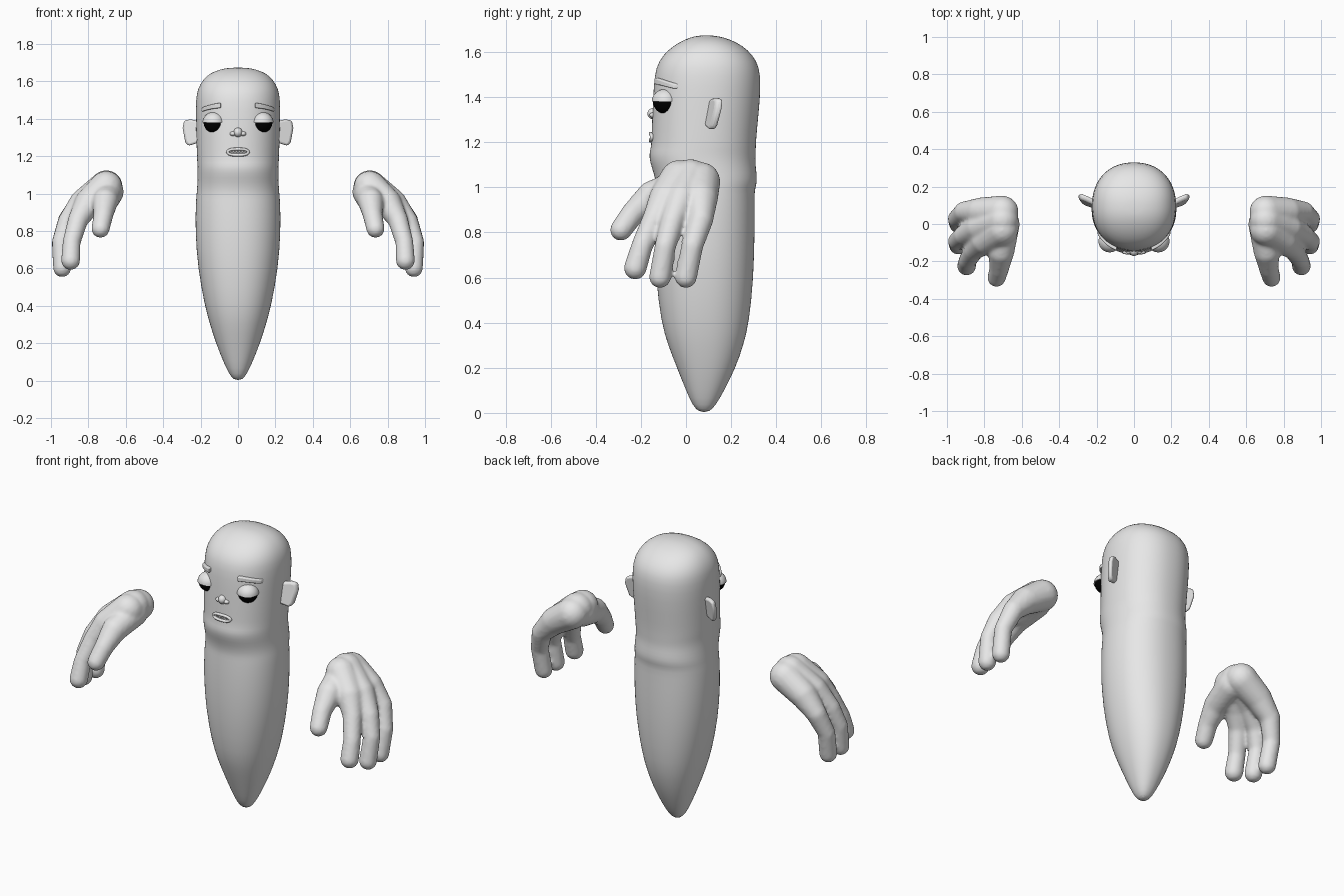
import bpy, bmesh, math
from mathutils import Vector, Matrix

cube = bpy.data.objects.get("Cube")
if cube:
    bpy.data.objects.remove(cube)


def material(name, value):
    m = bpy.data.materials.new(name)
    m.use_nodes = True
    colour = (value, value, value, 1)
    m.diffuse_color = colour
    m.node_tree.nodes["Principled BSDF"].inputs["Base Color"].default_value = colour
    return m


GREY = material("light grey", 0.8)
BLACK = material("black", 0.0)
SIDES = (("left", 1), ("right", -1))


def finish(bm, name, mat=GREY, angle=40):
    bmesh.ops.recalc_face_normals(bm, faces=bm.faces)
    mesh = bpy.data.meshes.new(name)
    bm.to_mesh(mesh)
    bm.free()
    mesh.materials.append(mat)
    mesh.shade_smooth()
    mesh.set_sharp_from_angle(angle=math.radians(angle))
    ob = bpy.data.objects.new(name, mesh)
    bpy.context.collection.objects.link(ob)
    return ob


def ball(bm, centre, radii, u=24, v=16):
    mat = Matrix.Translation(centre) @ Matrix.Diagonal((*radii, 1))
    bmesh.ops.create_uvsphere(bm, u_segments=u, v_segments=v, radius=1, matrix=mat)


def loft(bm, rings, closed=False):
    loops = [[bm.verts.new(p) for p in ring] for ring in rings]
    pairs = list(zip(loops, loops[1:] + loops[:1])) if closed else zip(loops, loops[1:])
    for a, b in pairs:
        n = len(a)
        for i in range(n):
            j = (i + 1) % n
            bm.faces.new((a[i], a[j], b[j], b[i]))
    if not closed:
        bm.faces.new(loops[0])
        bm.faces.new(loops[-1])


def capsule(bm, a, b, ra, rb, n=16):
    """Tapering tube with rounded ends."""
    turn = (b - a).to_track_quat("Z", "Y")
    rings = []
    for centre, r, start in ((a, ra, -80), (b, rb, 0)):
        for k in range(6):
            t = math.radians(start + 16 * k)
            rings.append([centre + turn @ Vector((math.cos(math.tau * i / n) * math.cos(t),
                                                  math.sin(math.tau * i / n) * math.cos(t),
                                                  math.sin(t))) * r for i in range(n)])
    loft(bm, rings)


def bevel(ob, width):
    b = ob.modifiers.new("soft edges", "BEVEL")
    b.width = width
    b.segments = 3


# Head and body sections: height, half width, front y, back y
SECTIONS = [
    (0.003, 0.02, 0.06, 0.10), (0.03, 0.045, 0.03, 0.13), (0.1, 0.078, 0, 0.17),
    (0.2, 0.118, -0.04, 0.22), (0.3, 0.15, -0.08, 0.255), (0.4, 0.178, -0.11, 0.28),
    (0.6, 0.215, -0.135, 0.30), (0.8, 0.229, -0.14, 0.305), (0.95, 0.226, -0.135, 0.304),
    (0.99, 0.222, -0.132, 0.305), (1.02, 0.22, -0.134, 0.315), (1.06, 0.217, -0.142, 0.314),
    (1.11, 0.216, -0.16, 0.307), (1.15, 0.217, -0.164, 0.309), (1.18, 0.219, -0.154, 0.31),
    (1.24, 0.221, -0.153, 0.313), (1.4, 0.226, -0.146, 0.33), (1.5, 0.226, -0.14, 0.331),
    (1.56, 0.216, -0.122, 0.315), (1.61, 0.188, -0.08, 0.275), (1.645, 0.148, -0.028, 0.222),
    (1.665, 0.095, 0.018, 0.168), (1.674, 0.04, 0.06, 0.12),
]
POWER = 2.2


def face_y(x, z):
    """Depth of the front surface at x, z."""
    for a, b in zip(SECTIONS, SECTIONS[1:]):
        if a[0] <= z <= b[0]:
            t = (z - a[0]) / (b[0] - a[0])
            w, f, k = (p + (q - p) * t for p, q in zip(a[1:], b[1:]))
            mid, depth = (f + k) / 2, (k - f) / 2
            return mid - depth * (1 - min(1, abs(x) / w) ** POWER) ** (1 / POWER)


def section(z, w, f, k, n=48):
    ring = []
    for i in range(n):
        c, s = math.cos(math.tau * i / n), math.sin(math.tau * i / n)
        px = math.copysign(abs(c) ** (2 / POWER), c)
        py = math.copysign(abs(s) ** (2 / POWER), s)
        ring.append((w * px, (f + k) / 2 + (k - f) / 2 * py, z))
    return ring


bm = bmesh.new()
loft(bm, [section(*s) for s in SECTIONS])
body = finish(bm, "head_and_body", angle=180)
sub = body.modifiers.new("smooth surface", "SUBSURF")
sub.levels = sub.render_levels = 1

# Nose with two nostrils
bm = bmesh.new()
ball(bm, (0, -0.142, 1.327), (0.024, 0.029, 0.026))
for _, s in SIDES:
    ball(bm, (0.027 * s, -0.142, 1.32), (0.017, 0.02, 0.013))
finish(bm, "nose")

# Lips as a ring following the face, with a row of teeth inside
bm = bmesh.new()
rings = []
for i in range(40):
    a = math.tau * i / 40
    c, s = math.cos(a), math.sin(a)
    ring = []
    for j in range(10):
        b = math.tau * j / 10
        r = 0.008 * math.cos(b)
        x = (0.055 + r) * math.copysign(abs(c) ** 0.7, c)
        z = 1.222 + (0.016 + r) * s
        ring.append((x, face_y(x, z) - 0.003 + 0.009 * math.sin(b), z))
    rings.append(ring)
loft(bm, rings, closed=True)
finish(bm, "lips", angle=180)
bm = bmesh.new()
for i in range(6):
    x = (i - 2.5) * 0.016
    place = Matrix.Translation((x, face_y(x, 1.228), 1.228))
    bmesh.ops.create_cube(bm, size=1, matrix=place @ Matrix.Diagonal((0.014, 0.012, 0.016, 1)))
bevel(finish(bm, "teeth"), 0.003)

EAR = [(0.19, 1.385), (0.255, 1.397), (0.288, 1.39), (0.296, 1.35),
       (0.282, 1.275), (0.265, 1.255), (0.19, 1.28)]

# Hand chains: x, y, z, radius from wrist to tip
HAND = {
    "thumb": [(0.69, 0, 1.01, 0.08), (0.71, -0.15, 0.96, 0.07),
              (0.72, -0.235, 0.885, 0.053), (0.735, -0.288, 0.812, 0.049)],
    "index": [(0.705, -0.03, 1.035, 0.087), (0.80, -0.09, 0.95, 0.075),
              (0.855, -0.14, 0.86, 0.054), (0.89, -0.195, 0.74, 0.048), (0.895, -0.225, 0.642, 0.051)],
    "middle": [(0.705, 0.02, 1.038, 0.088), (0.83, -0.02, 0.95, 0.073),
               (0.91, -0.06, 0.85, 0.054), (0.948, -0.092, 0.74, 0.047), (0.94, -0.115, 0.602, 0.049)],
    "ring": [(0.705, 0.065, 1.025, 0.088), (0.82, 0.065, 0.95, 0.077),
             (0.905, 0.065, 0.86, 0.057), (0.948, 0.028, 0.74, 0.048), (0.94, 0, 0.602, 0.049)],
}

for side, s in SIDES:
    # Eye and half-closed lid
    centre = Vector((0.13 * s, -0.092, 1.38))
    bm = bmesh.new()
    ball(bm, centre, (0.054, 0.054, 0.054))
    finish(bm, side + "_eye", BLACK)
    bm = bmesh.new()
    ball(bm, centre, (0.06, 0.06, 0.056))
    geom = bm.verts[:] + bm.edges[:] + bm.faces[:]
    bmesh.ops.bisect_plane(bm, geom=geom, plane_co=centre, plane_no=(0, 0, -1), clear_outer=True)
    bmesh.ops.holes_fill(bm, edges=[e for e in bm.edges if e.is_boundary])
    finish(bm, side + "_eyelid")

    # Eyebrow as a strip along the forehead
    bm = bmesh.new()
    rings = []
    for i in range(9):
        t = i / 8
        x = 0.092 + 0.102 * t
        z = 1.471 - 0.005 * t - 0.018 * t * t
        y = face_y(x, z)
        h = 0.014 - 0.003 * t
        rings.append([(x * s, y + dy, z + dz) for dy, dz in
                      ((-0.016, -h), (-0.016, h), (0.02, h), (0.02, -h))])
    loft(bm, rings)
    bevel(finish(bm, side + "_eyebrow"), 0.005)

    # Ear swept back from the head
    bm = bmesh.new()
    loft(bm, [[(x * s, 0.083 + (x - 0.2) * 0.42 + (z - 1.32) * 0.18 + dy, z) for x, z in EAR]
              for dy in (0, 0.033)])
    bevel(finish(bm, side + "_ear"), 0.012)

    # Hand fused from tapering fingers
    bm = bmesh.new()
    for chain in HAND.values():
        for (ax, ay, az, ra), (bx, by, bz, rb) in zip(chain, chain[1:]):
            capsule(bm, Vector((ax * s, ay, az)), Vector((bx * s, by, bz)), ra, rb)
    hand = finish(bm, side + "_hand", angle=180)
    fuse = hand.modifiers.new("fuse", "REMESH")
    fuse.mode = "VOXEL"
    fuse.voxel_size = 0.01
    fuse.use_smooth_shade = True
    soft = hand.modifiers.new("soften", "SMOOTH")
    soft.factor = 0.5
    soft.iterations = 6
